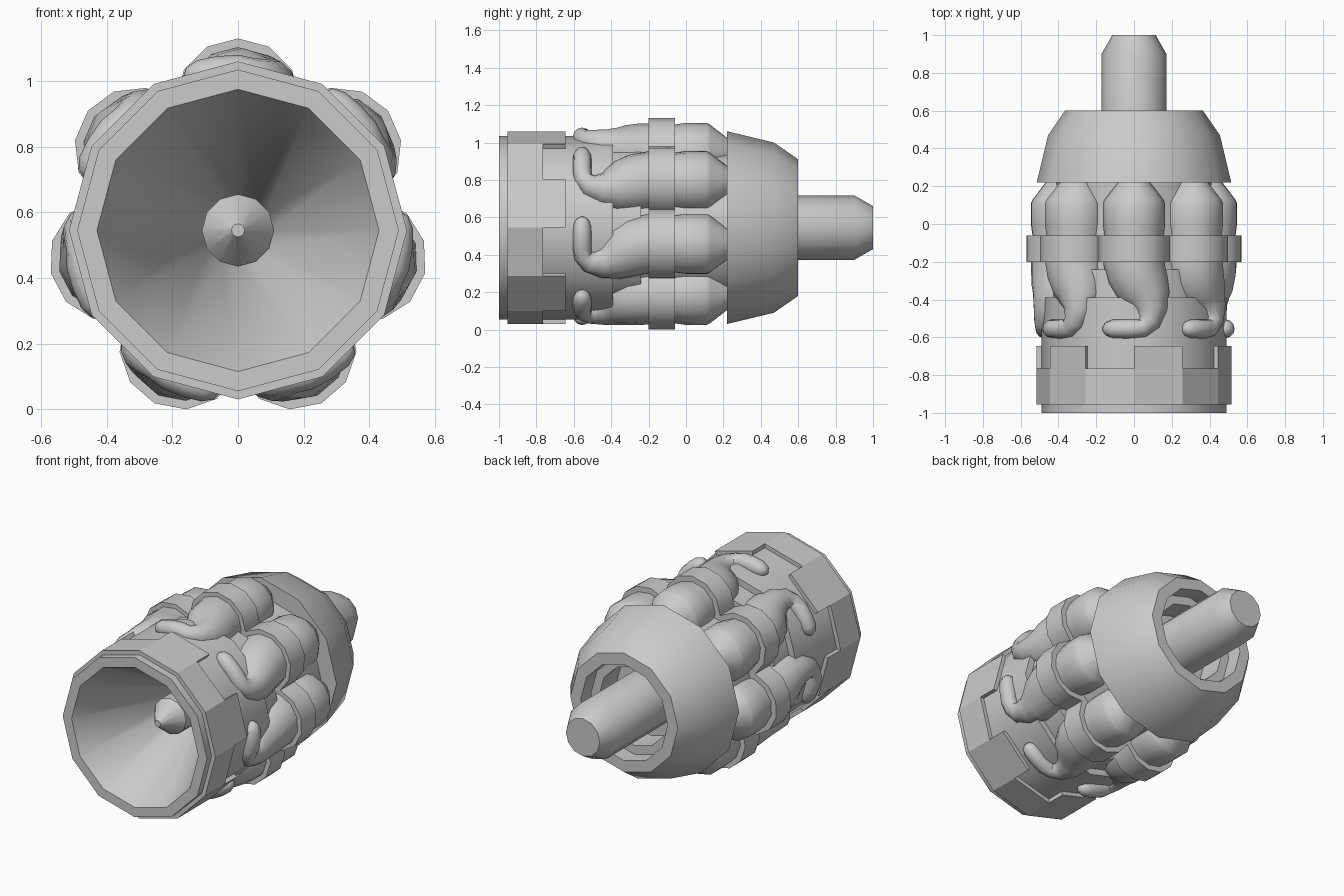
import bpy, bmesh
from math import sin, cos, pi, radians, sqrt
from mathutils import Matrix, Vector

if "Cube" in bpy.data.objects:
    bpy.data.objects.remove(bpy.data.objects["Cube"])

CZ = 0.545          # height of the long axis
SIDES = 12
LOBES = 7


def finish(bm, name, angle=35):
    bmesh.ops.recalc_face_normals(bm, faces=bm.faces)
    me = bpy.data.meshes.new(name)
    bm.to_mesh(me)
    bm.free()
    ob = bpy.data.objects.new(name, me)
    ob.location.z = CZ
    bpy.context.collection.objects.link(ob)
    if angle:
        bpy.ops.object.select_all(action='DESELECT')
        ob.select_set(True)
        bpy.context.view_layer.objects.active = ob
        bpy.ops.object.shade_smooth_by_angle(angle=radians(angle))
    return ob


def skin(bm, rings, caps=True, loop=False):
    """Bridge equal rings of points with quads."""
    vs = [[bm.verts.new(p) for p in r] for r in rings]
    n = len(vs[0])
    pairs = list(zip(vs, vs[1:])) + ([(vs[-1], vs[0])] if loop else [])
    for a, b in pairs:
        for i in range(n):
            j = (i + 1) % n
            bm.faces.new((a[i], a[j], b[j], b[i]))
    if caps and not loop:
        bm.faces.new(vs[0])
        bm.faces.new(vs[-1])


def lathe(name, profile, loop=False):
    """Revolve (y, radius) pairs about the y axis."""
    bm = bmesh.new()
    rings = [[(r * cos(2 * pi * k / SIDES), y, r * sin(2 * pi * k / SIDES))
              for k in range(SIDES)] for y, r in profile]
    skin(bm, rings, loop=loop)
    return finish(bm, name)


def tube(name, pts, turn):
    """Tube through (x, y, height, radius), turned about the long axis."""
    bm = bmesh.new()
    c = [Vector(p[:3]) for p in pts]
    rings = []
    for i, p in enumerate(pts):
        t = (c[min(i + 1, len(c) - 1)] - c[max(i - 1, 0)]).normalized()
        side = t.cross(Vector((0, 0, 1))).normalized()
        up = side.cross(t)
        rings.append([c[i] + p[3] * (side * cos(2 * pi * k / SIDES) + up * sin(2 * pi * k / SIDES))
                      for k in range(SIDES)])
    skin(bm, rings)
    bm.transform(Matrix.Rotation(turn, 4, 'Y'))
    return finish(bm, name, 40)


# Main hollow shell: outer steps, then the conical nozzle interior
lathe("nozzle_body", [(-1, 0.43), (-1, 0.49), (-0.39, 0.49), (-0.39, 0.45), (-0.24, 0.45),
                      (-0.24, 0.41), (0.24, 0.41), (0.24, 0.1), (-0.4, 0.1)], loop=True)

# Rear bell with stepped recess
lathe("rear_bell", [(0.22, 0.16), (0.22, 0.515), (0.47, 0.455), (0.6, 0.365), (0.6, 0.295),
                    (0.5, 0.295), (0.5, 0.24), (0.34, 0.24), (0.34, 0.16)], loop=True)

# Shaft out of the back and spike inside the nozzle
lathe("rear_shaft", [(0.25, 0.172), (0.9, 0.172), (1, 0.115)])
lathe("nozzle_spike", [(-0.78, 0.02), (-0.66, 0.11), (-0.25, 0.11)])

# Front band with tabs on alternate faces
bm = bmesh.new()
for k in range(SIDES):
    back = -0.645 if k % 2 == 0 else -0.765
    q = []
    for y, r in ((-0.955, 0.48), (-0.955, 0.515), (back, 0.515), (back, 0.48)):
        q.append([bm.verts.new((r * cos(a), y, r * sin(a)))
                  for a in (k * pi / 6, (k + 1) * pi / 6)])
    for i in range(3):
        bm.faces.new((q[i][0], q[i][1], q[i + 1][1], q[i + 1][0]))
    if k % 2 == 0:   # exposed tab sides
        for e in (0, 1):
            bm.faces.new([q[i][e] for i in range(4)])
bmesh.ops.remove_doubles(bm, verts=bm.verts, dist=1e-4)
finish(bm, "front_band", 0)

# Seven hooked pipes with clamps
path = [(0, 0.26, 0.395, 0.06), (0, 0.22, 0.395, 0.085), (0, 0.13, 0.395, 0.155), (0, 0.11, 0.395, 0.165),
        (0, 0, 0.395, 0.165), (0, -0.07, 0.395, 0.155), (0, -0.2, 0.395, 0.163),
        (0.015, -0.27, 0.398, 0.158), (0.045, -0.34, 0.405, 0.145), (0.075, -0.40, 0.42, 0.12),
        (0.09, -0.46, 0.445, 0.085), (0.08, -0.52, 0.465, 0.06), (0.045, -0.55, 0.475, 0.05)]
path += [(x, -0.555, sqrt(0.485 ** 2 - x * x), r)
         for x, r in ((0, 0.05), (-0.06, 0.05), (-0.115, 0.048), (-0.148, 0.035), (-0.163, 0.012))]
for k in range(LOBES):
    turn = 2 * pi * k / LOBES
    tube(f"pipe_{k + 1}", path, turn)
    tube(f"clamp_{k + 1}", [(0, -0.06, 0.395, 0.19), (0, -0.2, 0.395, 0.19)], turn)
